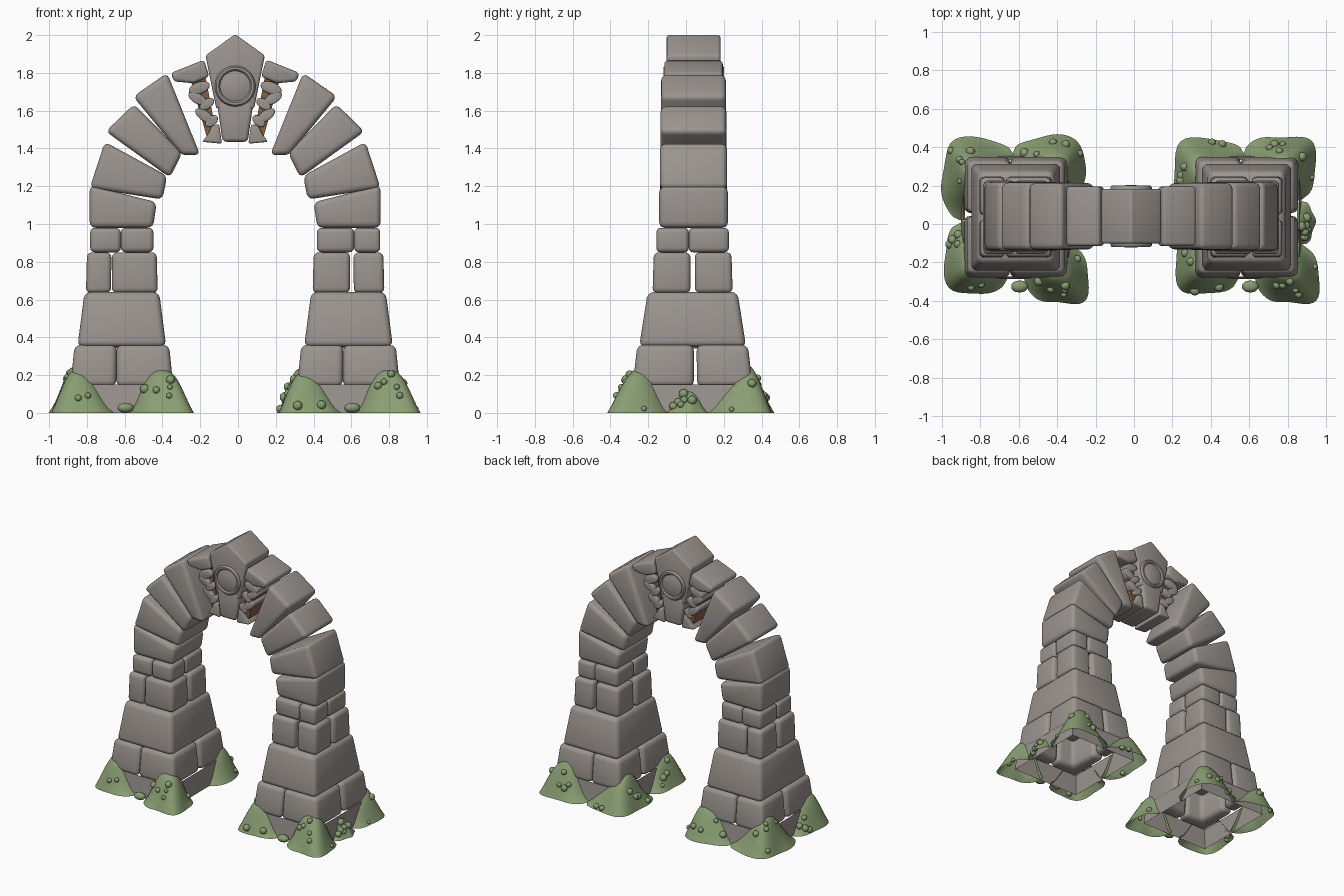
import bpy, bmesh, math, random
from mathutils import Vector, Matrix

if "Cube" in bpy.data.objects:
    bpy.data.objects.remove(bpy.data.objects["Cube"])

random.seed(4)
MX = -0.03            # mirror: x -> MX - x
CY = 0.04             # middle of the arch depth


def material(name, col):
    m = bpy.data.materials.new(name)
    m.diffuse_color = (*col, 1)
    m.use_nodes = True
    m.node_tree.nodes["Principled BSDF"].inputs["Base Color"].default_value = m.diffuse_color
    return m


STONE = material("warm grey stone", (0.33, 0.30, 0.275))
MOSS = material("moss green", (0.25, 0.34, 0.17))
EARTH = material("brown core", (0.23, 0.115, 0.06))


def finish(bm, name, mat, angle=50, recalc=True):
    if recalc:
        bmesh.ops.recalc_face_normals(bm, faces=bm.faces[:])
    me = bpy.data.meshes.new(name)
    bm.to_mesh(me)
    bm.free()
    me.materials.append(mat)
    for p in me.polygons:
        p.use_smooth = True
    me.set_sharp_from_angle(angle=math.radians(angle))
    ob = bpy.data.objects.new(name, me)
    bpy.context.collection.objects.link(ob)
    return ob


def prism(name, lo, hi, mat=STONE, bevel=0.03, seg=3):
    """Rounded block between two matching rings of points."""
    bm = bmesh.new()
    a = [bm.verts.new(p) for p in lo]
    b = [bm.verts.new(p) for p in hi]
    n = len(a)
    bm.faces.new(a)
    bm.faces.new(b[::-1])
    for i in range(n):
        bm.faces.new((a[i], b[i], b[(i + 1) % n], a[(i + 1) % n]))
    bmesh.ops.recalc_face_normals(bm, faces=bm.faces[:])
    if bevel:
        bmesh.ops.bevel(bm, geom=bm.edges[:], offset=bevel, segments=seg,
                        profile=0.5, affect='EDGES', clamp_overlap=True)
    return finish(bm, name, mat)


def arch_stone(name, pts, half, mat=STONE, bevel=0.03):
    """Block with a front (x, z) outline, running through the depth."""
    prism(name, [(x, CY - half, z) for x, z in pts],
          [(x, CY + half, z) for x, z in pts], mat, bevel)


def leg_block(name, c, pts, z0, z1, taper, bevel=0.03):
    """Block with a plan outline about the leg centre, narrowing upward."""
    prism(name, [(c[0] + x, c[1] + y, z0) for x, y in pts],
          [(c[0] + x * taper, c[1] + y * taper, z1) for x, y in pts], STONE, bevel)


def rect(hx, hy):
    return [(-hx, -hy), (hx, -hy), (hx, hy), (-hx, hy)]


def corner_course(name, c, hx, hy, z0, z1, taper, t, split, gap, bevel):
    """Four L-shaped corner stones around a hollow middle."""
    for i in (-1, 1):
        for j in (-1, 1):
            ex, ey = split[0] + i * gap[0], split[1] + j * gap[1]
            pts = [(ex, j * hy), (i * hx, j * hy), (i * hx, ey),
                   (i * (hx - t), ey), (i * (hx - t), j * (hy - t)), (ex, j * (hy - t))]
            leg_block(name, c, pts, z0, z1, taper, bevel)


def leg(side, cx, s3, g3, s4):
    c = (cx, 0.035)
    # open foundation shell
    bm = bmesh.new()
    a = [bm.verts.new((c[0] + x, c[1] + y, 0)) for x, y in rect(0.285, 0.32)]
    b = [bm.verts.new((c[0] + x, c[1] + y, 0.15)) for x, y in rect(0.272, 0.308)]
    for i in range(4):
        bm.faces.new((a[i], a[(i + 1) % 4], b[(i + 1) % 4], b[i]))
    finish(bm, side + "_foundation", STONE, recalc=False)
    # stacked courses
    corner_course(side + "_lower_course", c, 0.272, 0.318, 0.14, 0.36, 0.92, 0.1,
                  (-0.03, 0.015), (0.0, 0.008), 0.032)
    leg_block(side + "_large_course", c, rect(0.235, 0.283), 0.35, 0.64, 0.84, 0.033)
    corner_course(side + "_split_course", c, 0.19, 0.212, 0.635, 0.85, 0.97, 0.08,
                  (s3, 0.0), (g3, 0.012), 0.026)
    corner_course(side + "_thin_course", c, 0.168, 0.192, 0.85, 0.98, 1.0, 0.09,
                  (s4, -0.02), (0.0, 0.0), 0.026)
    # brown patch seen from below
    pts = [(0.1 * (1 + 0.35 * math.sin(3 * k)) * math.cos(k * 0.63),
            0.09 * (1 + 0.3 * math.cos(2 * k)) * math.sin(k * 0.63)) for k in range(10)]
    prism(side + "_core_patch", [(c[0] + x, c[1] + y, 0.342) for x, y in pts],
          [(c[0] + x, c[1] + y, 0.35) for x, y in pts], EARTH, 0)


leg("left", -0.615, -0.055, 0.002, -0.005)
leg("right", 0.585, 0.018, 0.01, 0.03)

# curved arch stones and side ornaments, mirrored
VOUSSOIRS = [
    [(-0.785, 0.98), (-0.45, 0.98), (-0.43, 1.115), (-0.785, 1.205)],
    [(-0.785, 1.19), (-0.705, 1.435), (-0.375, 1.255), (-0.40, 1.13)],
    [(-0.70, 1.49), (-0.55, 1.635), (-0.295, 1.375), (-0.36, 1.245)],
    [(-0.555, 1.675), (-0.375, 1.80), (-0.20, 1.365), (-0.30, 1.365)],
]
CAP = [(-0.355, 1.80), (-0.18, 1.87), (-0.152, 1.78), (-0.235, 1.745), (-0.34, 1.755)]
FOOT = [(-0.19, 1.435), (-0.085, 1.425), (-0.10, 1.53), (-0.14, 1.52), (-0.155, 1.48)]
CORE = [(-0.25, 1.76), (-0.17, 1.77), (-0.115, 1.48), (-0.165, 1.46)]
LUMPS = [(-0.205, 1.72, 0.06, 0.032, 20), (-0.215, 1.665, 0.055, 0.028, -30),
         (-0.165, 1.635, 0.045, 0.026, 35), (-0.18, 1.575, 0.055, 0.028, -35),
         (-0.14, 1.545, 0.04, 0.026, 40)]
for side in ("left", "right"):
    def f(pts):
        return pts if side == "left" else [(MX - x, z) for x, z in pts]
    for v, half in zip(VOUSSOIRS, (0.182, 0.178, 0.175, 0.173)):
        arch_stone(side + "_arch_stone", f(v), half)
    arch_stone(side + "_cap_ornament", f(CAP), 0.155, STONE, 0.018)
    arch_stone(side + "_foot_ornament", f(FOOT), 0.14, STONE, 0.012)
    arch_stone(side + "_ornament_core", f(CORE), 0.11, EARTH, 0)
    for x, z, rx, rz, deg in LUMPS:
        r = math.radians(deg)
        pts = []
        for k in range(12):
            u, w = rx * math.cos(k * math.pi / 6), rz * math.sin(k * math.pi / 6)
            pts.append((x + u * math.cos(r) - w * math.sin(r),
                        z + u * math.sin(r) + w * math.cos(r)))
        arch_stone(side + "_scroll_ornament", f(pts), 0.14, STONE, 0.012)

# keystone
arch_stone("keystone_top", [(-0.015, 2.005), (0.142, 1.892), (0.085, 1.61),
                            (-0.115, 1.61), (-0.172, 1.892)], 0.142, STONE, 0.014)
arch_stone("keystone_foot", [(-0.112, 1.65), (0.082, 1.65), (0.052, 1.435),
                             (-0.082, 1.435)], 0.145, STONE, 0.022)

# round dished bosses on both faces
PROFILE = [(0.108, 0.13), (0.108, 0.15), (0.10, 0.16), (0.088, 0.16), (0.08, 0.15),
           (0.055, 0.158), (0.025, 0.162)]
for sgn, nm in ((-1, "front_boss"), (1, "back_boss")):
    bm = bmesh.new()
    rings = [[bm.verts.new((-0.015 + r * math.cos(k * math.pi / 16), CY + sgn * d,
                            1.73 + r * math.sin(k * math.pi / 16))) for k in range(32)]
             for r, d in PROFILE]
    for p, q in zip(rings, rings[1:]):
        for k in range(32):
            bm.faces.new((p[k], p[(k + 1) % 32], q[(k + 1) % 32], q[k]))
    bm.faces.new(rings[-1])
    bm.faces.new(rings[0])
    finish(bm, nm, STONE, 40)


def moss(name, cx, a0, a1, height, width):
    """Mound draped against the foundation between two angles, with nubs."""
    bm = bmesh.new()
    n, m = 28, 7
    ph = random.uniform(0, 6)
    grid = []
    for i in range(n + 1):
        u = i / n
        t = math.radians(a0 + (a1 - a0) * u)
        d = Vector((math.cos(t), math.sin(t), 0))
        r = (abs(d.x / 0.275) ** 9 + abs(d.y / 0.31) ** 9) ** (-1 / 9)
        env = max(math.sin(math.pi * u), 0)
        h = height * (0.04 + 0.96 * env ** 1.5) * (1 + 0.10 * math.sin(9 * u + ph))
        w = width * (0.12 + 0.88 * env ** 0.5) * (1 + 0.08 * math.sin(14 * u + ph))
        row = []
        for k in range(m + 1):
            s = k / m
            p = d * (r - 0.012 * s + w * (1 - s) ** 1.15)
            row.append(bm.verts.new((cx + p.x, 0.035 + p.y, h * math.sin(s * math.pi / 2) ** 1.1)))
        grid.append(row)
    for i in range(n):
        for k in range(m):
            bm.faces.new((grid[i][k], grid[i + 1][k], grid[i + 1][k + 1], grid[i][k + 1]))
    spots = [grid[random.randint(4, n - 4)][random.randint(1, m - 2)].co.copy() for _ in range(6)]
    for p in spots:
        rad = random.uniform(0.014, 0.026)
        p.z = max(p.z, rad)
        bmesh.ops.create_icosphere(bm, subdivisions=2, radius=rad, matrix=Matrix.Translation(p))
    finish(bm, name, MOSS, 80, recalc=False)


# moss at every corner, plus a low clump in front
for side, cx in (("left", -0.615), ("right", 0.585)):
    moss(side + "_moss_front_left", cx, 186, 262, 0.23, 0.12)
    moss(side + "_moss_front_right", cx, 278, 334, 0.255, 0.17)
    moss(side + "_moss_back_left", cx, 92, 183, 0.22, 0.13)
    moss(side + "_moss_back_right", cx, 18, 93, 0.24, 0.13)
    bm = bmesh.new()
    bmesh.ops.create_icosphere(bm, subdivisions=2, radius=1, matrix=Matrix.Translation(
        (cx + 0.02, -0.325, 0.027)) @ Matrix.Diagonal((0.045, 0.032, 0.027, 1)))
    finish(bm, side + "_moss_clump", MOSS, 80)
moss("right_moss_outer_side", 0.585, -26, 16, 0.13, 0.08)
